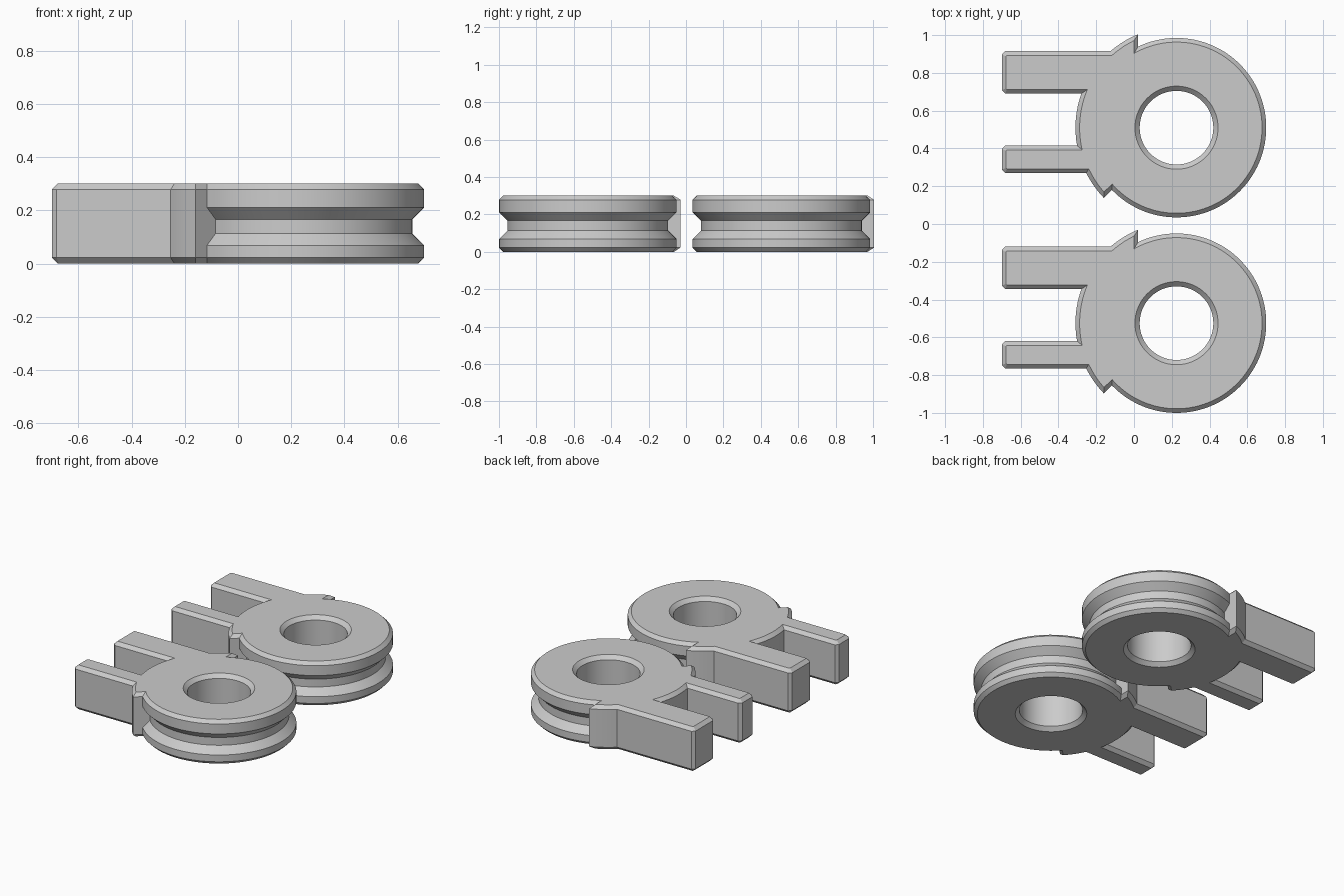
import bpy, bmesh, math
from mathutils import Vector

cube = bpy.data.objects.get("Cube")
if cube:
    bpy.data.objects.remove(cube, do_unlink=True)

grey = bpy.data.materials.new("plain grey")
grey.use_nodes = True
colour = (0.6, 0.6, 0.6, 1.0)
grey.diffuse_color = colour
grey.node_tree.nodes["Principled BSDF"].inputs["Base Color"].default_value = colour

BODY_R, RIM_R, GROOVE_R, HOLE_R = 0.535, 0.475, 0.43, 0.195
HEIGHT, CHAMFER = 0.30, 0.022
STOP_X, STOP_ANGLE = -0.203, math.radians(224)   # faces of the two stops
ARM_END = -0.925
WIDE_ARM, THIN_ARM = (0.18, 0.405), (-0.24, -0.095)


def arc(r, a, b, n):
    return [(r * math.cos(a + (b - a) * i / n), r * math.sin(a + (b - a) * i / n))
            for i in range(n + 1)]


def arm(y0, y1, d):
    """Arm end with cut corners, from its upper edge to its lower edge."""
    c = 0.018 - d * (2 - math.sqrt(2))
    x, y0, y1 = ARM_END + d, y0 + d, y1 - d
    return [(x + c, y1), (x, y1 - c), (x, y0 + c), (x + c, y0)]


def outline(d, rim):
    """Counter-clockwise outline, inset by d, with the given pulley radius."""
    r, R = rim - d, BODY_R - d

    def hit(y):                                  # body angle at height y
        return math.pi - math.asin(y / R)
    stop = STOP_X - d
    top_edge, low_edge = WIDE_ARM[1] - d, THIN_ARM[0] + d
    pts = arc(r, STOP_ANGLE - math.asin(d / r) - 2 * math.pi, math.acos(stop / r), 80)
    pts += arc(R, math.acos(stop / R), hit(top_edge), 5)
    pts += arm(*WIDE_ARM, d)
    pts += arc(R, hit(WIDE_ARM[0] + d), hit(THIN_ARM[1] - d), 12)
    pts += arm(*THIN_ARM, d)
    pts += arc(R, hit(low_edge), STOP_ANGLE - math.asin(d / R), 5)
    return pts


def ring(bm, pts, z):
    verts = [bm.verts.new((x, y, z)) for x, y in pts]
    n = len(verts)
    return verts, [bm.edges.new((verts[i], verts[(i + 1) % n])) for i in range(n)]


def skin(bm, rings):
    for (a, _), (b, _) in zip(rings, rings[1:]):
        for i in range(len(a)):
            j = (i + 1) % len(a)
            bm.faces.new((a[i], a[j], b[j], b[i]))


def build_mesh():
    bm = bmesh.new()
    # Outer wall: chamfered ends with a V-shaped groove around the pulley
    levels = [(0, CHAMFER, RIM_R), (CHAMFER, 0, RIM_R), (0.068, 0, RIM_R),
              (0.113, 0, GROOVE_R), (0.166, 0, GROOVE_R), (0.211, 0, RIM_R),
              (HEIGHT - CHAMFER, 0, RIM_R), (HEIGHT, CHAMFER, RIM_R)]
    outer = [ring(bm, outline(d, r), z) for z, d, r in levels]
    skin(bm, outer)
    # Chamfered through hole
    hole = [ring(bm, arc(r, 0, 2 * math.pi, 64)[:-1], z) for z, r in
            [(0, HOLE_R + 0.025), (0.025, HOLE_R),
             (HEIGHT - 0.025, HOLE_R), (HEIGHT, HOLE_R + 0.025)]]
    skin(bm, hole)
    # Flat top and bottom around the hole
    for k, nz in ((0, -1), (-1, 1)):
        bmesh.ops.triangle_fill(bm, use_beauty=True, edges=outer[k][1] + hole[k][1],
                                normal=Vector((0, 0, nz)))
    bmesh.ops.recalc_face_normals(bm, faces=bm.faces)
    mesh = bpy.data.meshes.new("grooved_bracket")
    bm.to_mesh(mesh)
    bm.free()
    mesh.materials.append(grey)
    return mesh


# Two matching brackets, one behind the other
for name, y in (("front_grooved_bracket", -0.525), ("back_grooved_bracket", 0.51)):
    ob = bpy.data.objects.new(name, build_mesh())
    ob.location = (0.225, y, 0)
    bpy.context.collection.objects.link(ob)
    bpy.ops.object.select_all(action='DESELECT')
    ob.select_set(True)
    bpy.context.view_layer.objects.active = ob
    bpy.ops.object.shade_smooth_by_angle(angle=math.radians(25))
